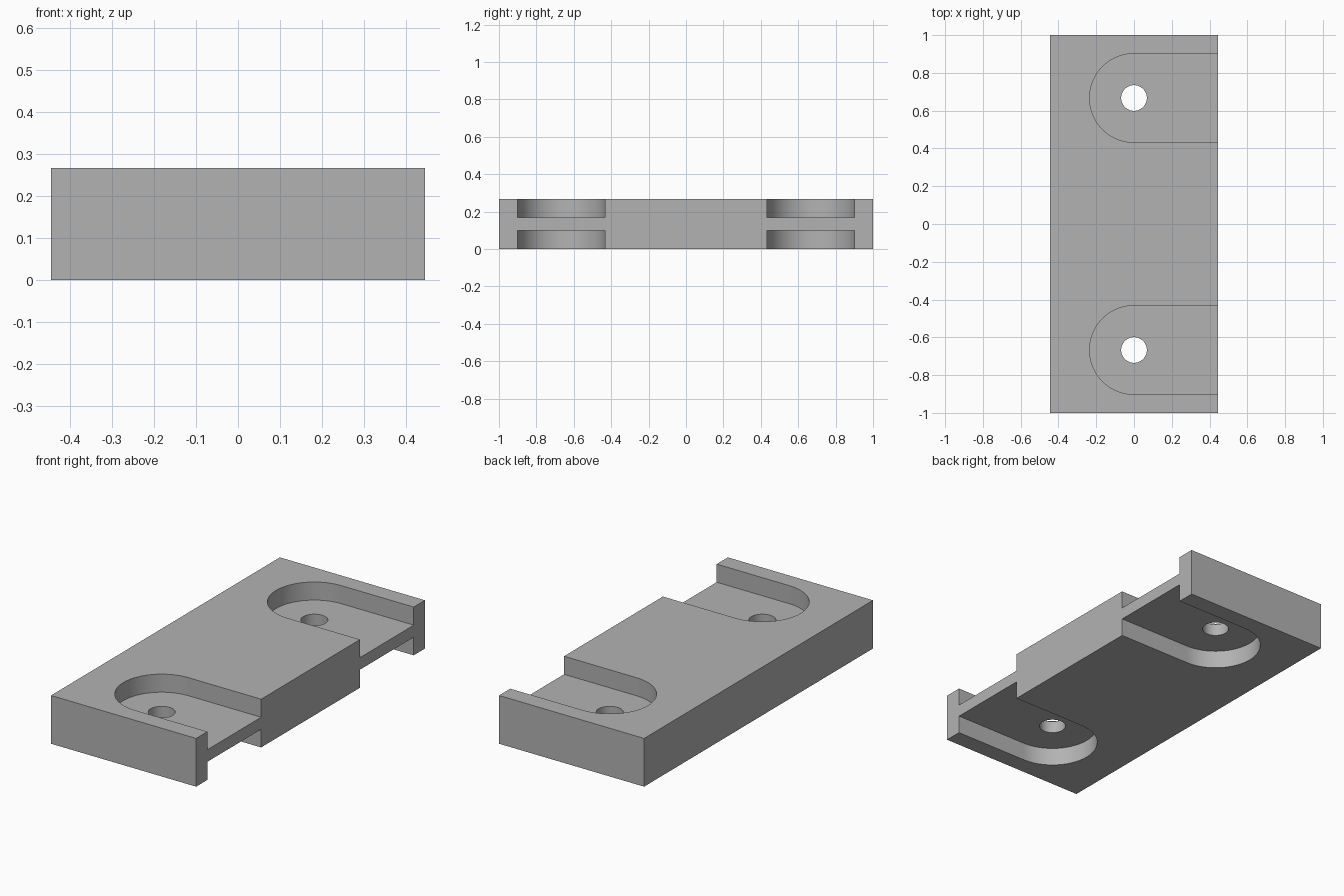
import bpy
import bmesh
import math

if "Cube" in bpy.data.objects:
    bpy.data.objects.remove(bpy.data.objects["Cube"], do_unlink=True)

HALF_X, HALF_Y, HEIGHT = 0.444, 1.0, 0.267
SLOT_Y, SLOT_R, HOLE_R = 0.667, 0.235, 0.068
WEB_LOW, WEB_HIGH = 0.1, 0.167
OVER = 0.1

grey = bpy.data.materials.new("plain_grey")
grey.use_nodes = True
colour = (0.45, 0.45, 0.45, 1)
grey.diffuse_color = colour
grey.node_tree.nodes["Principled BSDF"].inputs["Base Color"].default_value = colour


def prism(name, outline, z0, z1):
    """Extrude a flat outline from z0 up to z1."""
    bm = bmesh.new()
    base = bm.faces.new([bm.verts.new((x, y, z0)) for x, y in outline])
    top = bmesh.ops.extrude_face_region(bm, geom=[base])["geom"]
    moved = [v for v in top if isinstance(v, bmesh.types.BMVert)]
    bmesh.ops.translate(bm, verts=moved, vec=(0, 0, z1 - z0))
    bmesh.ops.recalc_face_normals(bm, faces=bm.faces)
    mesh = bpy.data.meshes.new(name)
    bm.to_mesh(mesh)
    bm.free()
    mesh.materials.append(grey)
    obj = bpy.data.objects.new(name, mesh)
    bpy.context.collection.objects.link(obj)
    return obj


def arc(cy, radius, start, end, steps):
    angles = [start + (end - start) * i / steps for i in range(steps + 1)]
    return [(radius * math.cos(a), cy + radius * math.sin(a)) for a in angles]


# Solid block
block = prism("mounting_block", [(-HALF_X, -HALF_Y), (HALF_X, -HALF_Y),
                                 (HALF_X, HALF_Y), (-HALF_X, HALF_Y)], 0, HEIGHT)

# Round-ended slots above and below the thin web, and bolt holes through it
cutters = []
for cy in (-SLOT_Y, SLOT_Y):
    end_x = HALF_X + OVER
    slot = arc(cy, SLOT_R, math.pi / 2, 1.5 * math.pi, 40)
    slot += [(end_x, cy - SLOT_R), (end_x, cy + SLOT_R)]
    hole = arc(cy, HOLE_R, 0, 2 * math.pi, 48)[:-1]
    cutters.append(prism("upper_slot_cutter", slot, WEB_HIGH, HEIGHT + OVER))
    cutters.append(prism("lower_slot_cutter", slot, -OVER, WEB_LOW))
    cutters.append(prism("bolt_hole_cutter", hole, -OVER, HEIGHT + OVER))

bpy.ops.object.select_all(action="DESELECT")
bpy.context.view_layer.objects.active = block
block.select_set(True)
for cutter in cutters:
    cutter.hide_render = True
    cut = block.modifiers.new("cut", "BOOLEAN")
    cut.operation = "DIFFERENCE"
    cut.solver = "EXACT"
    cut.object = cutter
    bpy.ops.object.modifier_apply(modifier=cut.name)
    bpy.data.objects.remove(cutter, do_unlink=True)

# Smooth curved walls, crisp edges
bpy.ops.object.shade_smooth_by_angle(angle=math.radians(30))
